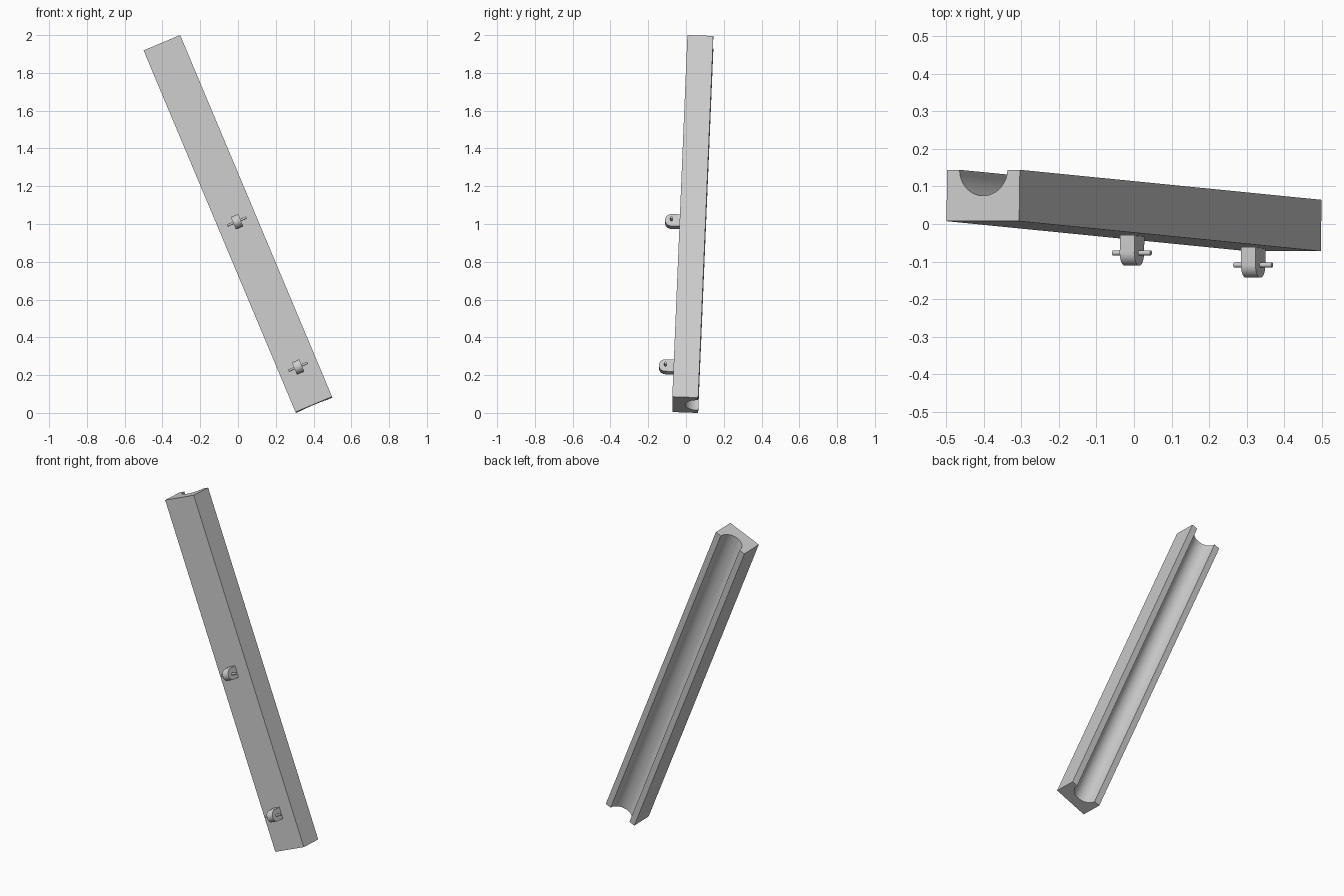
import bpy, bmesh, math
from mathutils import Matrix, Vector

cube = bpy.data.objects.get("Cube")
if cube:
    bpy.data.objects.remove(cube)

# Single plain colour
grey = bpy.data.materials.new("light_grey")
grey.use_nodes = True
grey.diffuse_color = (0.6, 0.6, 0.6, 1)
grey.node_tree.nodes["Principled BSDF"].inputs["Base Color"].default_value = (0.6, 0.6, 0.6, 1)

# Axes of the leaning beam: along its length, across it, and towards its back
along = Vector((-0.804, 0.08, 1.914)).normalized()
across = Vector((along.z, 0, -along.x)).normalized()
back = along.cross(across)
centre = Vector((0, 0.036, 1.0))
WIDTH, DEPTH, LENGTH = 0.21, 0.137, 2.078


def arc(cx, cy, radius, start, end, steps):
    angles = [math.radians(start + (end - start) * i / steps) for i in range(steps + 1)]
    return [(cx + radius * math.cos(a), cy + radius * math.sin(a)) for a in angles]


def prism(name, profile, length, x_axis, y_axis, z_axis, origin):
    """Extrude a closed profile, centred on its z axis, and place it in the world."""
    bm = bmesh.new()
    face = bm.faces.new([bm.verts.new((x, y, -length / 2)) for x, y in profile])
    top = bmesh.ops.extrude_face_region(bm, geom=[face])["geom"]
    bmesh.ops.translate(bm, vec=(0, 0, length),
                        verts=[v for v in top if isinstance(v, bmesh.types.BMVert)])
    bmesh.ops.recalc_face_normals(bm, faces=bm.faces)
    mesh = bpy.data.meshes.new(name)
    bm.to_mesh(mesh)
    bm.free()
    mesh.materials.append(grey)
    obj = bpy.data.objects.new(name, mesh)
    bpy.context.collection.objects.link(obj)
    axes = Matrix((x_axis, y_axis, z_axis)).transposed()
    obj.matrix_world = Matrix.Translation(origin) @ axes.to_4x4()
    bpy.ops.object.select_all(action="DESELECT")
    obj.select_set(True)
    bpy.context.view_layer.objects.active = obj
    bpy.ops.object.shade_smooth_by_angle(angle=math.radians(30))
    return obj


# Beam with a half-round channel along the back
w, d = WIDTH / 2, DEPTH / 2
beam_profile = [(-w, d), (-w, -d), (w, -d), (w, d)] + arc(0, d, 0.069, 0, -180, 32)
prism("channel_beam", beam_profile, LENGTH, across, back, along, centre)

# Round-nosed lugs on the front, each with a cross pin
NOSE = 0.034
lug_profile = [(0.046, -NOSE), (0.046, NOSE)] + arc(0, 0, NOSE, 90, 270, 24)
pin_profile = arc(0, 0, 0.0065, 0, 345, 23)
for label, offset in (("middle", 0.01), ("lower", -0.825)):
    spot = centre + along * offset - back * (d + 0.045)
    prism(label + "_lug", lug_profile, 0.042, back, along, across, spot)
    prism(label + "_pin", pin_profile, 0.11, back, along, across, spot)
